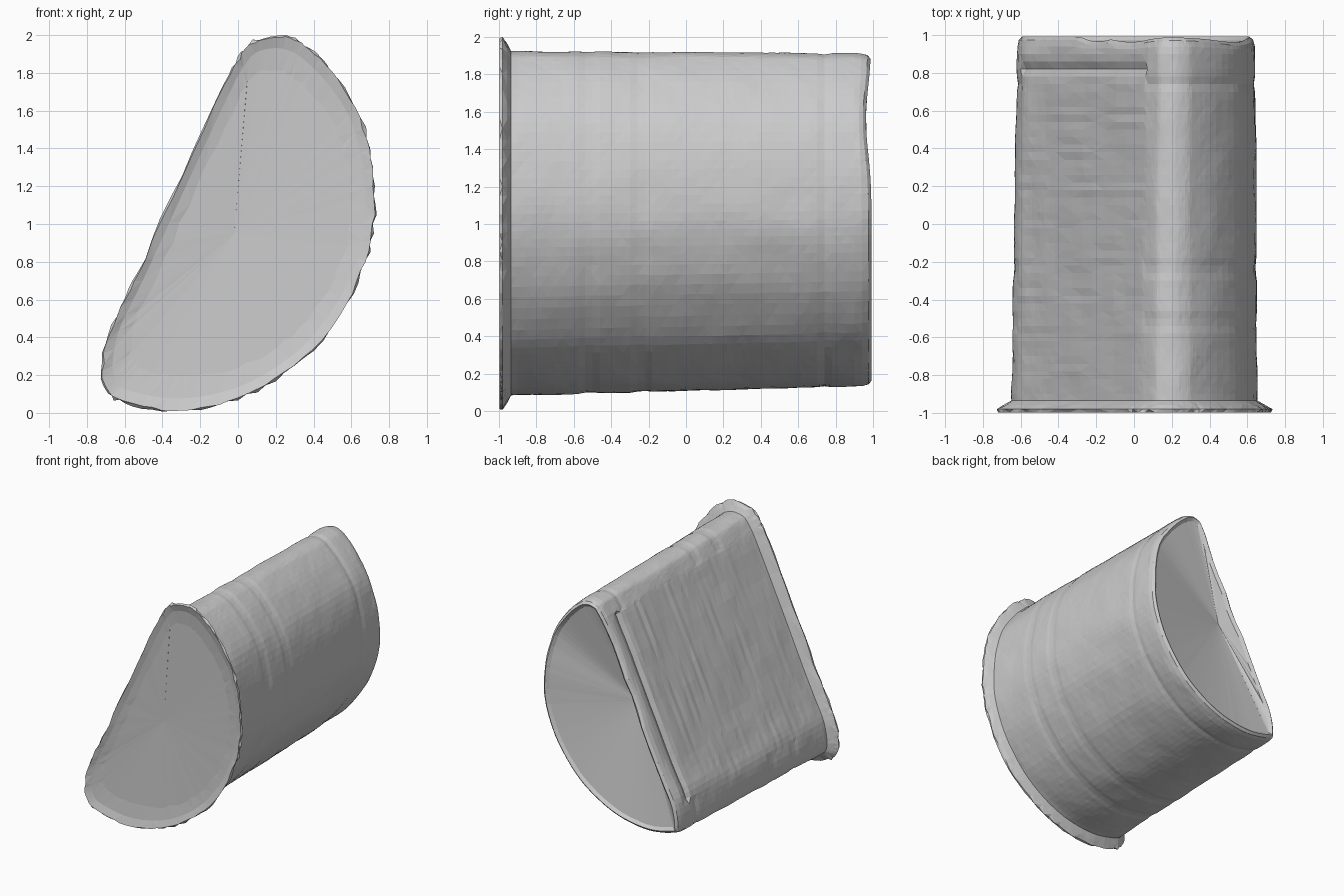
import bpy, math, random
from mathutils import Vector, noise

if "Cube" in bpy.data.objects:
    bpy.data.objects.remove(bpy.data.objects["Cube"])

random.seed(4)

# D-shaped outline of the flange, counter-clockwise seen from the front (x, z)
OUTLINE = [(0.2, 2.0), (0.08, 1.97), (0.0, 1.88), (-0.08, 1.73), (-0.3, 1.26),
           (-0.5, 0.82), (-0.6, 0.61), (-0.69, 0.42), (-0.725, 0.22), (-0.69, 0.1),
           (-0.6, 0.05), (-0.4, 0.01), (-0.2, 0.02), (0.0, 0.07), (0.2, 0.17),
           (0.4, 0.33), (0.58, 0.57), (0.68, 0.8), (0.725, 1.0), (0.725, 1.2),
           (0.7, 1.4), (0.63, 1.62), (0.5, 1.81), (0.38, 1.93), (0.3, 1.98)]


def smooth_loop(pts, steps=4):
    """Closed Catmull-Rom curve through the points."""
    p = [Vector(q) for q in pts]
    n, out = len(p), []
    for i in range(n):
        a, b, c, d = (p[(i + k) % n] for k in (-1, 0, 1, 2))
        for s in range(steps):
            t = s / steps
            out.append(0.5 * (2 * b + (c - a) * t + (2 * a - 5 * b + 4 * c - d) * t * t
                              + (3 * b - a - 3 * c + d) * t ** 3))
    return out


LOOP = smooth_loop(OUTLINE)
N = len(LOOP)
NORMALS = []
for i in range(N):
    t = (LOOP[(i + 2) % N] - LOOP[i - 2]).normalized()
    NORMALS.append(Vector((t.y, -t.x)))
CENTRE = Vector((0.08, 1.0))


def on_flat(i):
    return NORMALS[i].x < -0.87 and NORMALS[i].y > 0.25


def bump(v, centre, width):
    return math.exp(-((v - centre) / width) ** 2)


def ring(y, inset, jitter=0.0, scale=1.0, relief=False, dip=0.0):
    """One cross-section; the body tapers gently towards the back."""
    taper = max(0.0, (y + 0.93) / 1.9)
    out = []
    for i in range(N):
        left = max(0.0, -NORMALS[i].x)
        d = inset + (0.012 + 0.018 * left) * taper + random.uniform(-jitter, jitter)
        if relief:
            # soft dents everywhere, short grooves on the flat side, hoops on the curved side
            p = LOOP[i]
            d += 0.006 * noise.noise(Vector((p.x * 5, y * 5, p.y * 5)))
            if on_flat(i):
                d += 0.02 * bump(y, 0.82, 0.03)
                strength = noise.noise(Vector((p.x * 4, y * 3, 7)))
                d += 0.005 * strength * math.sin(y * 62)
            else:
                d += 0.007 * (bump(y, -0.52, 0.03) + bump(y, -0.24, 0.03) + bump(y, 0.74, 0.03))
        q = LOOP[i] - NORMALS[i] * d
        q = CENTRE + (q - CENTRE) * scale
        z = q.y + 0.035 * taper * max(0.0, 1.93 - q.y) / 1.8
        # rear rim sags near the top and has a small notch on the flat side
        sag = 0.03 * bump(q.y, 1.55, 0.25) + (0.03 * bump(q.y, 1.15, 0.1) if on_flat(i) else 0)
        out.append((q.x, y - dip * sag, max(0.0, z)))
    return out


def skin(name, rings, tip=None):
    verts = [v for r in rings for v in r]
    faces = []
    for k in range(len(rings) - 1):
        for i in range(N):
            j = (i + 1) % N
            a, b = k * N, (k + 1) * N
            if (i + k) % 2:
                faces += [(a + i, a + j, b + j), (a + i, b + j, b + i)]
            else:
                faces += [(a + i, a + j, b + i), (a + j, b + j, b + i)]
    if tip:
        verts.append(tip)
        last = (len(rings) - 1) * N
        faces += [(last + i, last + (i + 1) % N, len(verts) - 1) for i in range(N)]
    mesh = bpy.data.meshes.new(name)
    mesh.from_pydata(verts, [], faces)
    mesh.update()
    obj = bpy.data.objects.new(name, mesh)
    bpy.context.collection.objects.link(obj)
    return obj


# Cup wall: slightly dented tube with relief, rolled over at the rear rim
wall = [ring(-0.935, 0.076)]
wall += [ring(-0.90 + 0.04 * k, 0.076, 0.0008, relief=True) for k in range(46)]
wall += [ring(0.94, 0.078, 0.001, dip=0.5), ring(0.975, 0.086, 0.001, dip=1),
         ring(0.992, 0.105, 0.001, dip=1)]
rim = wall[-1]
skin("cup_wall", wall)

# Flared flange with a ragged edge
edge = ring(-0.998, 0.008, 0.007)
skin("flange", [edge, ring(-0.98, 0.002, 0.01), ring(-0.958, 0.035, 0.004), wall[0]])

# Thin, slightly sunken and wrinkled front lid
lid = [ring(-0.968, 0.04, 0.01, scale=0.85), ring(-0.98, 0.03, scale=0.96), edge]
skin("front_lid", lid[::-1], (-0.02, -0.95, 0.95))

# Sunken rear base: folds run from the rim towards the notch on the flat side
base = [rim, ring(0.972, 0.13, 0.002, dip=1)]
skin("rear_base", base, (-0.16, 0.84, 1.12))
